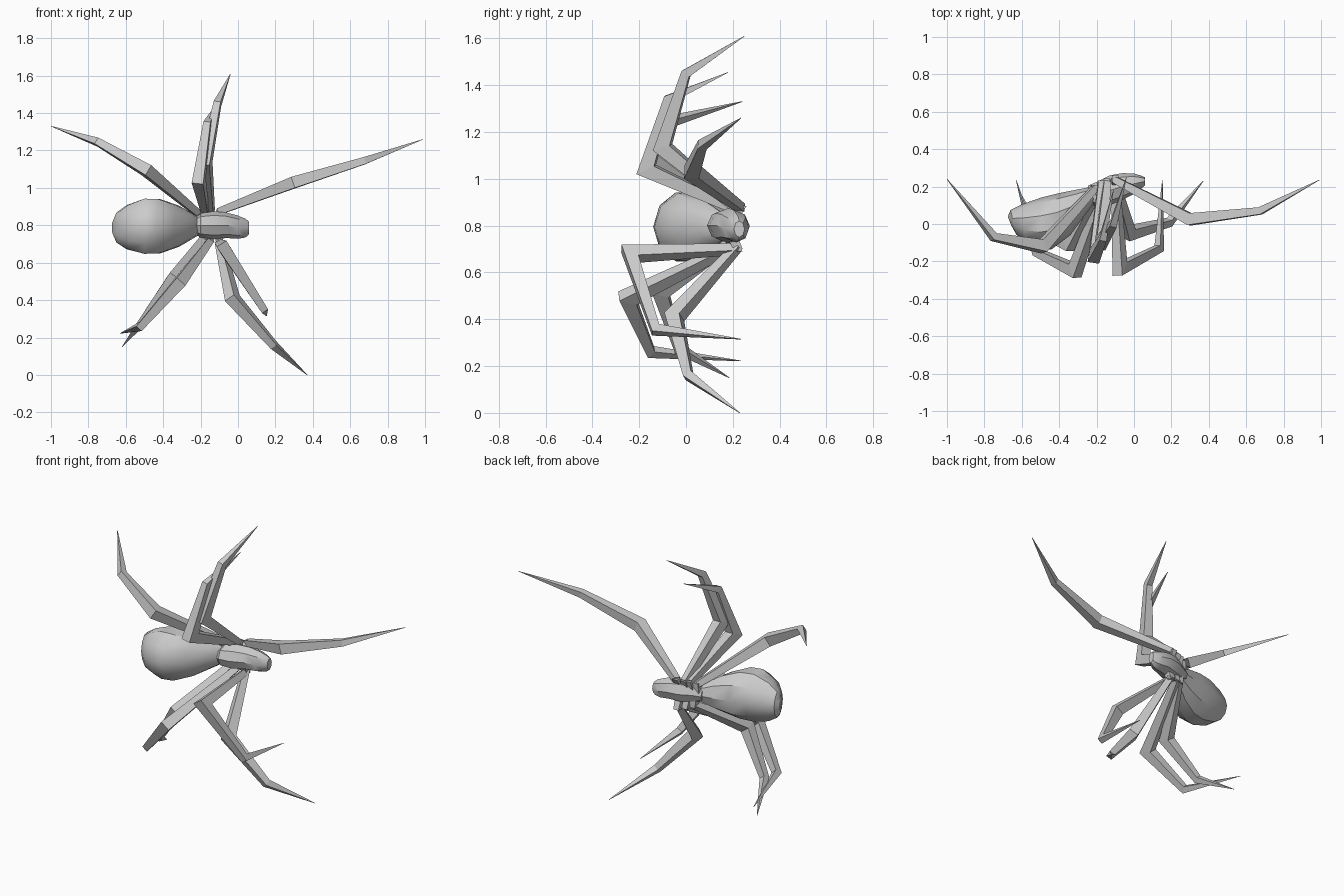
import bpy, bmesh
from math import sin, cos, pi
from mathutils import Vector as V

if "Cube" in bpy.data.objects:
    bpy.data.objects.remove(bpy.data.objects["Cube"])


def loft(name, rings, smooth=False):
    """Skin a list of equal-length rings and close both ends."""
    bm = bmesh.new()
    loops = [[bm.verts.new(p) for p in r] for r in rings]
    n = len(loops[0])
    for a, b in zip(loops, loops[1:]):
        for i in range(n):
            bm.faces.new((a[i], a[(i + 1) % n], b[(i + 1) % n], b[i]))
    bm.faces.new(loops[0])
    bm.faces.new(loops[-1])
    bmesh.ops.recalc_face_normals(bm, faces=bm.faces)
    me = bpy.data.meshes.new(name)
    bm.to_mesh(me)
    bm.free()
    ob = bpy.data.objects.new(name, me)
    bpy.context.collection.objects.link(ob)
    if smooth:
        bpy.context.view_layer.objects.active = ob
        ob.select_set(True)
        bpy.ops.object.shade_smooth_by_angle(angle=0.6)
        ob.select_set(False)
    return ob


def body(name, sections, sides):
    """Sections along x: (x, low y, high y, centre z, half height, lean)."""
    rings = []
    for x, y0, y1, z, h, lean in sections:
        ring = []
        for i in range(sides):
            a = 2 * pi * i / sides
            c = cos(a)
            ring.append((x + lean * c, (y0 + y1) / 2 + (y1 - y0) / 2 * c, z + h * sin(a)))
        rings.append(ring)
    loft(name, rings, True)


def leg(name, points, radii):
    """Square tapering tube with mitred joints, lined up with the bend plane."""
    p = [V(q) for q in points]
    n = (p[2] - p[1]).cross(p[3] - p[2]).normalized() * 0.4 + (p[1] - p[0]).cross(p[2] - p[1]).normalized()
    n.normalize()
    rings = []
    for i, q in enumerate(p):
        d0 = (p[i] - p[i - 1]).normalized() if i else (p[1] - p[0]).normalized()
        d1 = (p[i + 1] - p[i]).normalized() if i < len(p) - 1 else d0
        t = (d0 + d1).normalized()
        k = radii[i] / max(t.dot(d0), 0.7)
        side = (n - t * n.dot(t)).normalized()
        up = side.cross(t)
        rings.append([q + side * radii[i] * s + up * k * u
                      for s, u in ((1, 1), (-1, 1), (-1, -1), (1, -1))])
    loft(name, rings)


# Abdomen
body("abdomen", [
    (-0.19, 0.13, 0.21, 0.795, 0.035, 0.01),
    (-0.24, 0.05, 0.20, 0.795, 0.065, 0.02),
    (-0.32, -0.06, 0.185, 0.795, 0.115, 0.02),
    (-0.42, -0.135, 0.165, 0.795, 0.152, 0.02),
    (-0.50, -0.14, 0.14, 0.795, 0.155, 0.0),
    (-0.59, -0.105, 0.105, 0.79, 0.125, -0.01),
    (-0.645, -0.055, 0.075, 0.788, 0.085, -0.015),
    (-0.665, -0.01, 0.04, 0.788, 0.04, -0.01)], 10)

# Head and thorax
body("thorax", [
    (-0.245, 0.12, 0.205, 0.795, 0.035, 0),
    (-0.20, 0.09, 0.225, 0.80, 0.065, 0),
    (-0.13, 0.10, 0.26, 0.80, 0.075, 0),
    (-0.06, 0.13, 0.272, 0.80, 0.068, 0),
    (0.0, 0.16, 0.27, 0.79, 0.062, 0),
    (0.04, 0.19, 0.258, 0.785, 0.05, 0),
    (0.058, 0.205, 0.25, 0.785, 0.035, 0)], 8)

# Legs: hip, knee, ankle, tip
legs = {
    "upper_leg_1": [(-0.10, 0.235, 0.875), (0.30, 0.025, 1.03), (0.675, 0.07, 1.145), (0.99, 0.235, 1.26)],
    "upper_leg_2": [(-0.145, 0.22, 0.87), (-0.175, -0.10, 1.135), (-0.11, 0.0, 1.45), (-0.04, 0.25, 1.61)],
    "upper_leg_3": [(-0.175, 0.21, 0.87), (-0.21, -0.17, 1.04), (-0.165, -0.075, 1.34), (-0.11, 0.18, 1.455)],
    "upper_leg_4": [(-0.21, 0.19, 0.86), (-0.49, -0.12, 1.095), (-0.75, -0.07, 1.245), (-1.0, 0.24, 1.33)],
    "lower_leg_1": [(-0.10, 0.22, 0.71), (-0.03, -0.05, 0.41), (0.19, 0.01, 0.16), (0.37, 0.23, 0.0)],
    "lower_leg_2": [(-0.10, 0.22, 0.70), (-0.075, -0.24, 0.68), (0.135, -0.13, 0.355), (0.152, 0.235, 0.315)],
    "lower_leg_3": [(-0.15, 0.21, 0.715), (-0.315, -0.25, 0.49), (-0.52, -0.15, 0.26), (-0.63, 0.235, 0.222)],
    "lower_leg_4": [(-0.19, 0.19, 0.725), (-0.345, -0.11, 0.52), (-0.52, -0.03, 0.275), (-0.62, 0.185, 0.15)],
}
for name, pts in legs.items():
    leg(name, pts, (0.018, 0.031, 0.019, 0.001))
    # Short joint linking the hip to the thorax
    hip = V(pts[0])
    core = V((hip.x, 0.18, 0.795))
    out = (hip - core).normalized()
    loft(name + "_hip", [[c + V((cos(a), sin(a), 0)) * r for a in (pi / 4 + k * pi / 2 for k in range(4))]
                         for c, r in ((core, 0.035), (hip + out * 0.012, 0.024))])
